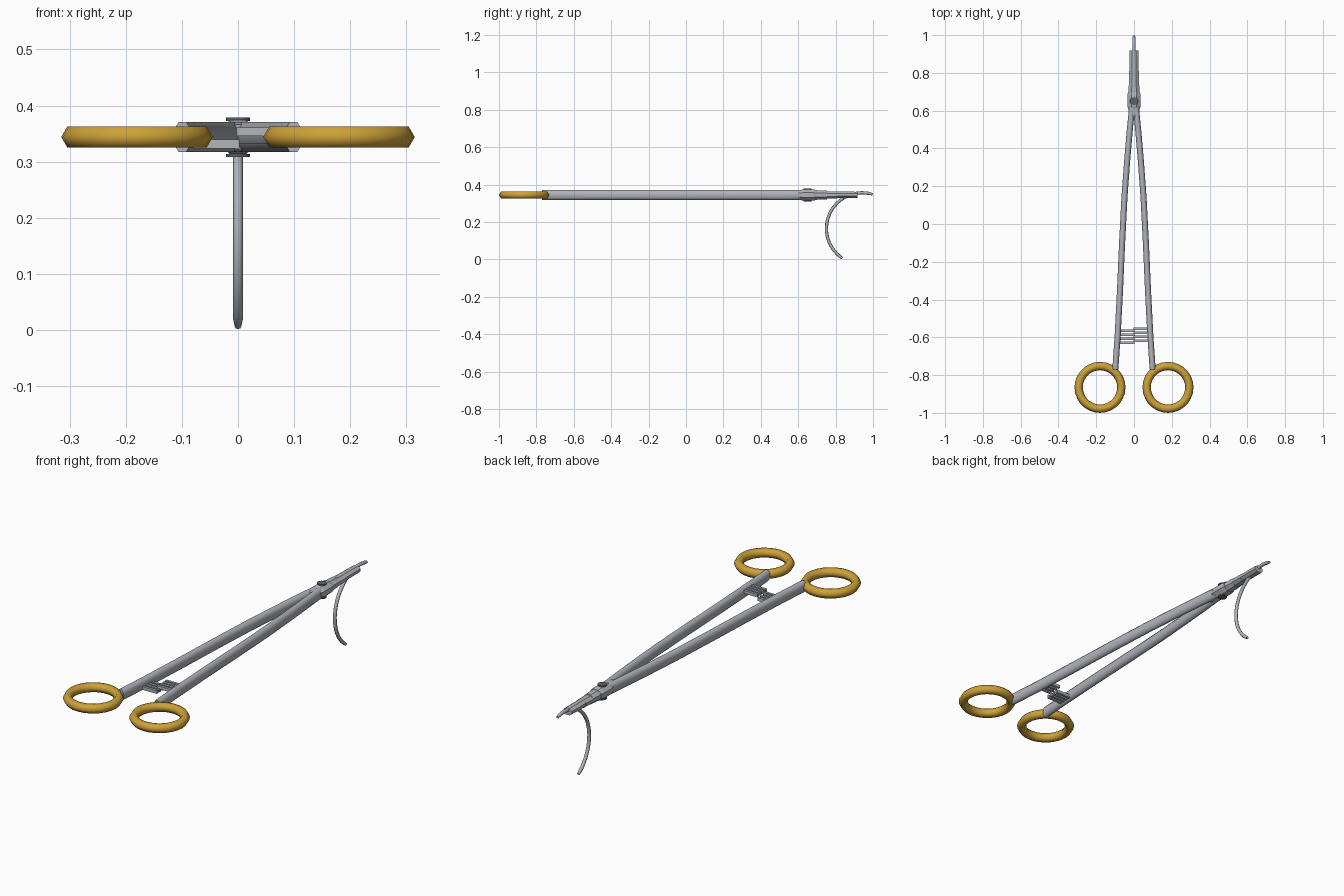
import bpy, bmesh, math
from mathutils import Vector

if "Cube" in bpy.data.objects:
    bpy.data.objects.remove(bpy.data.objects["Cube"])

ZC = 0.344


def material(name, rgb):
    m = bpy.data.materials.new(name)
    m.diffuse_color = (*rgb, 1)
    m.use_nodes = True
    m.node_tree.nodes["Principled BSDF"].inputs["Base Color"].default_value = m.diffuse_color
    return m


STEEL = material("steel", (0.44, 0.46, 0.50))
GOLD = material("gold", (0.62, 0.36, 0.04))
DARK = material("dark_steel", (0.12, 0.13, 0.15))


def finish(bm, name, mat, smooth=0):
    bmesh.ops.recalc_face_normals(bm, faces=bm.faces)
    me = bpy.data.meshes.new(name)
    bm.to_mesh(me)
    bm.free()
    me.materials.append(mat)
    if smooth:
        for p in me.polygons:
            p.use_smooth = True
        me.set_sharp_from_angle(angle=math.radians(smooth))
    ob = bpy.data.objects.new(name, me)
    bpy.context.collection.objects.link(ob)
    return ob


def loft(name, rings, mat, smooth=0, closed=False):
    """Skin a list of equal-length point loops."""
    bm = bmesh.new()
    loops = [[bm.verts.new(p) for p in r] for r in rings]
    n = len(loops[0])
    pairs = list(zip(loops, loops[1:] + loops[:1])) if closed else list(zip(loops, loops[1:]))
    for a, b in pairs:
        for i in range(n):
            j = (i + 1) % n
            bm.faces.new((a[i], a[j], b[j], b[i]))
    if not closed:
        bm.faces.new(loops[0][::-1])
        bm.faces.new(loops[-1])
    return finish(bm, name, mat, smooth)


def octagon(x, y, z, hx, hz):
    """Flat-topped oval section facing along y."""
    k = 1 / math.cos(math.pi / 8)
    angs = [math.pi / 8 + i * math.pi / 4 for i in range(8)]
    return [(x + hx * k * math.cos(a), y, z + hz * k * math.sin(a)) for a in angs]


def box(name, x0, x1, y0, y1, z0, z1, mat):
    bm = bmesh.new()
    bmesh.ops.create_cube(bm, size=1)
    for v in bm.verts:
        v.co = Vector(((x0 + x1) / 2 + v.co.x * (x1 - x0),
                       (y0 + y1) / 2 + v.co.y * (y1 - y0),
                       (z0 + z1) / 2 + v.co.z * (z1 - z0)))
    return finish(bm, name, mat)


def disc(name, r, y, z0, z1, mat):
    bm = bmesh.new()
    bmesh.ops.create_cone(bm, cap_ends=True, segments=16, radius1=r, radius2=r, depth=z1 - z0)
    bmesh.ops.translate(bm, verts=bm.verts, vec=(0, y, (z0 + z1) / 2))
    return finish(bm, name, mat, 40)


for side, s in (("left", -1), ("right", 1)):
    # finger rings: six-sided section
    R, r = 0.113, 0.022
    rings = []
    for i in range(28):
        a = math.tau * i / 28
        ring = []
        for k in range(6):
            b = math.tau * k / 6
            d = R + r * math.cos(b)
            ring.append((s * 0.18 + d * math.cos(a), -0.865 + d * math.sin(a),
                         ZC + r * math.sin(b)))
        rings.append(ring)
    loft(side + "_finger_ring", rings, GOLD, 65, closed=True)

    # gently bowed shanks
    path = [(0.099, -0.77), (0.087, -0.6), (0.074, -0.35), (0.063, -0.1),
            (0.050, 0.15), (0.035, 0.35), (0.022, 0.5), (0.012, 0.6), (0.010, 0.64)]
    loft(side + "_shank", [octagon(s * x, y, ZC, 0.016, 0.027) for x, y in path], STEEL, 65)

    # ratchet teeth, the two sides overlapping at different heights
    z0, z1 = ((0.324, 0.340), (0.346, 0.361))[s > 0]
    for i in range(4):
        y = -0.565 - 0.021 * i + (0.010 if s > 0 else 0)
        xs = sorted((s * -0.003, s * 0.078))
        box(f"{side}_ratchet_tooth_{i + 1}", *xs, y - 0.006, y + 0.006, z0, z1, STEEL)

# collar and box joint
loft("joint_collar", [octagon(0, y, ZC, hx, hz) for y, hx, hz in
     ((0.565, 0.020, 0.022), (0.58, 0.024, 0.026), (0.61, 0.028, 0.026))], STEEL)
loft("box_joint", [octagon(0, y, ZC, hx, hz) for y, hx, hz in
     ((0.605, 0.030, 0.024), (0.625, 0.035, 0.030), (0.68, 0.035, 0.030),
      (0.70, 0.031, 0.026))], STEEL)

# stepped jaws
loft("jaw_base", [octagon(0, y, ZC, hx, hz) for y, hx, hz in
     ((0.695, 0.029, 0.025), (0.72, 0.029, 0.025), (0.755, 0.026, 0.023))], STEEL)
loft("jaw_middle", [octagon(0, y, ZC, hx, hz) for y, hx, hz in
     ((0.75, 0.027, 0.020), (0.81, 0.026, 0.019))], STEEL)
loft("jaw_tip", [octagon(0, y, ZC + 0.001, hx, hz) for y, hx, hz in
     ((0.80, 0.024, 0.018), (0.88, 0.024, 0.017), (0.918, 0.023, 0.016))], STEEL)

# pivot screw with a cap on each face
disc("pivot_screw", 0.014, 0.65, 0.309, 0.379, DARK)
disc("screw_cap_top", 0.021, 0.65, 0.373, 0.379, DARK)
disc("screw_cap_bottom", 0.021, 0.65, 0.308, 0.314, DARK)

# curved needle gripped in the jaws
arc = []
for i in range(29):
    t = i / 28
    a = math.radians(73 + 163 * t)
    w = 0.0085 if 0 < i < 28 else 0.006
    ring = []
    for k in range(8):
        b = math.tau * k / 8
        d = 0.191 + w * math.cos(b)
        ring.append((w * math.sin(b), 0.942 + d * math.cos(a), 0.165 + d * math.sin(a)))
    arc.append(ring)
loft("curved_needle", arc, STEEL, 65)
